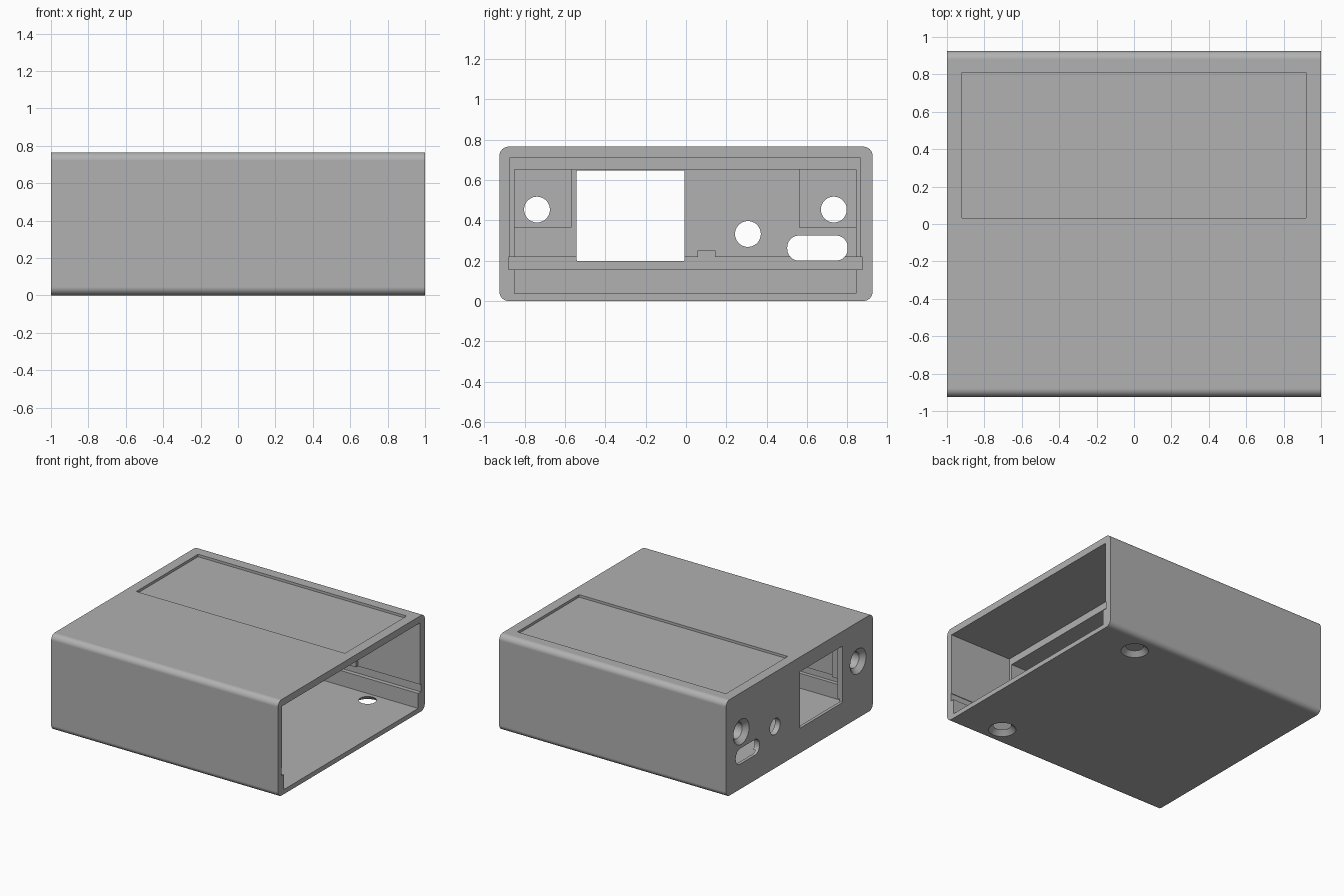
import bpy, bmesh, math
from mathutils import Matrix, Vector

cube = bpy.data.objects.get("Cube")
if cube:
    bpy.data.objects.remove(cube, do_unlink=True)

grey = bpy.data.materials.new("grey_plastic")
grey.use_nodes = True
COLOUR = (0.44, 0.44, 0.44, 1)
grey.diffuse_color = COLOUR
grey.node_tree.nodes["Principled BSDF"].inputs["Base Color"].default_value = COLOUR


def finish(name, bm):
    bmesh.ops.recalc_face_normals(bm, faces=bm.faces)
    mesh = bpy.data.meshes.new(name)
    bm.to_mesh(mesh)
    bm.free()
    mesh.materials.append(grey)
    obj = bpy.data.objects.new(name, mesh)
    bpy.context.collection.objects.link(obj)
    return obj


def prism(name, x, y, z, r=0.0, steps=10):
    """Rounded rectangle in the y-z plane, extruded along x."""
    bm = bmesh.new()
    points = []
    corners = ((y[1], z[1], -1, -1), (y[0], z[1], 1, -1), (y[0], z[0], 1, 1), (y[1], z[0], -1, 1))
    for i, (cy, cz, sy, sz) in enumerate(corners):
        for k in range(steps + 1 if r else 1):
            a = math.pi / 2 * (i + k / steps)
            points.append((cy + sy * r + r * math.cos(a), cz + sz * r + r * math.sin(a)))
    face = bm.faces.new([bm.verts.new((x[0], py, pz)) for py, pz in points])
    new = bmesh.ops.extrude_face_region(bm, geom=[face])["geom"]
    bmesh.ops.translate(bm, verts=[v for v in new if isinstance(v, bmesh.types.BMVert)],
                        vec=Vector((x[1] - x[0], 0, 0)))
    return finish(name, bm)


def cone(name, start, r1, r2, length, along_x):
    bm = bmesh.new()
    turn = Matrix.Rotation(math.pi / 2, 4, 'Y') if along_x else Matrix.Identity(4)
    place = Matrix.Translation(start) @ turn @ Matrix.Translation((0, 0, length / 2))
    bmesh.ops.create_cone(bm, cap_ends=True, segments=48, radius1=r1, radius2=r2,
                          depth=length, matrix=place)
    return finish(name, bm)


def combine(tool, operation='DIFFERENCE'):
    """Apply a boolean to the enclosure and discard the tool."""
    mod = enclosure.modifiers.new("shape", 'BOOLEAN')
    mod.operation = operation
    mod.solver = 'EXACT'
    mod.object = tool
    deps = bpy.context.evaluated_depsgraph_get()
    mesh = bpy.data.meshes.new_from_object(enclosure.evaluated_get(deps))
    enclosure.modifiers.clear()
    enclosure.data = mesh
    bpy.data.objects.remove(tool, do_unlink=True)


def countersunk(start, along_x, length):
    combine(cone("screw_hole", start, 0.064, 0.064, length, along_x))
    combine(cone("countersink", start, 0.11, 0.05, 0.06, along_x))


# Outer shell
enclosure = prism("enclosure", (-1, 1), (-0.925, 0.925), (0, 0.765), 0.045)

# Cavity, wider lid step at the open end, and board groove
combine(prism("cavity", (-0.955, 1.1), (-0.851, 0.842), (0.037, 0.653)))
combine(prism("lid_step", (0.45, 1.1), (-0.876, 0.866), (0.2, 0.71)))
combine(prism("board_groove", (-0.975, 1.1), (-0.881, 0.876), (0.156, 0.218)))
combine(prism("board_notch", (-0.975, -0.9), (0.06, 0.144), (0.2, 0.25)))

# Screw bosses inside the end wall
for y in ((-0.87, -0.567), (0.56, 0.86)):
    combine(prism("boss", (-0.97, -0.89), y, (0.364, 0.67)), 'UNION')

# Shallow label recess on top
combine(prism("label_recess", (-0.92, 0.92), (0.033, 0.81), (0.745, 0.9)))

# Connector openings in the end wall
combine(prism("window", (-1.1, -0.85), (-0.542, -0.007), (0.198, 0.648), 0.006, 3))
combine(prism("slot", (-1.1, -0.85), (0.502, 0.802), (0.2, 0.324), 0.058))
combine(cone("round_port", (-1.05, 0.307, 0.332), 0.064, 0.064, 0.2, True))

# Countersunk screw holes in the end wall and the floor
for y in (-0.739, 0.733):
    countersunk((-1.01, y, 0.453), True, 0.2)
    countersunk((0.62, y * 1.02, -0.01), False, 0.09)

# Smooth shading with crisp edges
bpy.ops.object.select_all(action='DESELECT')
enclosure.select_set(True)
bpy.context.view_layer.objects.active = enclosure
bpy.ops.object.shade_smooth_by_angle(angle=math.radians(30))
weighted = enclosure.modifiers.new("weighted_normals", 'WEIGHTED_NORMAL')
weighted.keep_sharp = True
